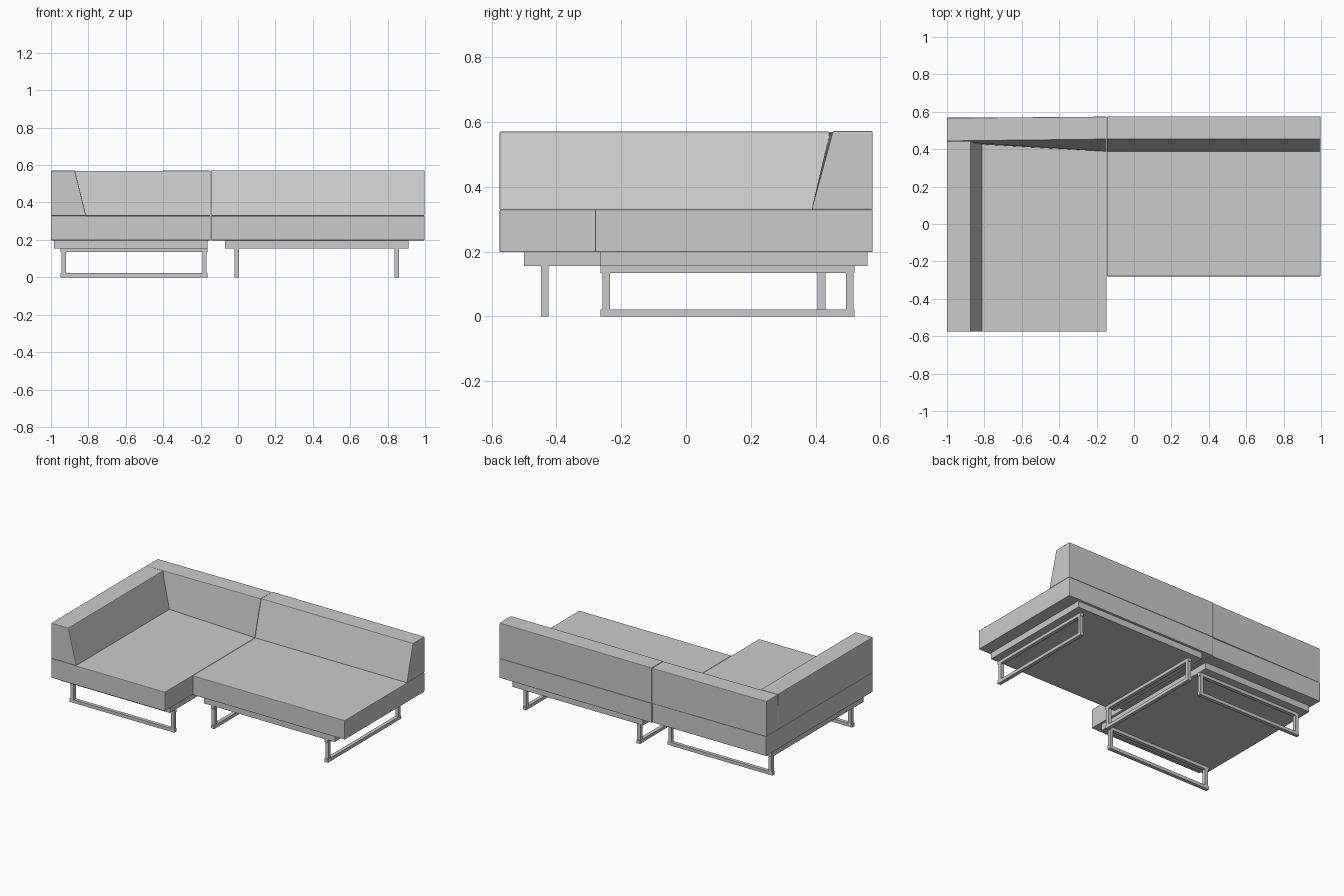
import bpy, bmesh

if "Cube" in bpy.data.objects:
    bpy.data.objects.remove(bpy.data.objects["Cube"])


def finish(name, bm, bevel=0.0):
    bmesh.ops.recalc_face_normals(bm, faces=bm.faces[:])
    mesh = bpy.data.meshes.new(name)
    bm.to_mesh(mesh)
    bm.free()
    ob = bpy.data.objects.new(name, mesh)
    bpy.context.scene.collection.objects.link(ob)
    if bevel:
        mod = ob.modifiers.new("soft_edges", 'BEVEL')
        mod.width = bevel
        mod.segments = 2
    return ob


def loft(name, start, end, bevel=0.0):
    """Solid between two matching end outlines."""
    bm = bmesh.new()
    a = [bm.verts.new(p) for p in start]
    b = [bm.verts.new(p) for p in end]
    n = len(a)
    bm.faces.new(a)
    bm.faces.new(b[::-1])
    for i in range(n):
        j = (i + 1) % n
        bm.faces.new((a[i], b[i], b[j], a[j]))
    return finish(name, bm, bevel)


def box(name, x, y, z, bevel=0.0):
    def ring(h):
        return [(x[0], y[0], h), (x[1], y[0], h), (x[1], y[1], h), (x[0], y[1], h)]
    return loft(name, ring(z[0]), ring(z[1]), bevel)


SEAT, BASE, TOP = 0.198, 0.155, 0.57
CUSHION = 0.329
SOFT = 0.004

# Seat cushions
box("chaise_seat", (-1.0, -0.146), (-0.575, 0.569), (SEAT, CUSHION), SOFT)
box("main_seat", (-0.145, 0.997), (-0.28, 0.576), (SEAT, CUSHION), SOFT)


# Sloped backrests
def back_outline(x, bottom, top, rear, height):
    return [(x, bottom, CUSHION), (x, rear, CUSHION), (x, rear, height), (x, top, height)]


loft("main_backrest", back_outline(-0.145, 0.387, 0.453, 0.576, TOP + 0.002),
     back_outline(0.997, 0.387, 0.453, 0.576, TOP + 0.002), SOFT)
loft("corner_backrest", back_outline(-1.0, 0.435, 0.443, 0.567, TOP - 0.001),
     back_outline(-0.146, 0.387, 0.453, 0.574, TOP), SOFT)


# Sloped armrest along the chaise
def arm_outline(y):
    return [(-1.0, y, CUSHION), (-0.812, y, CUSHION), (-0.872, y, TOP), (-1.0, y, TOP)]


loft("chaise_armrest", arm_outline(-0.575), arm_outline(0.443), SOFT)

# Support panels under the seats
box("chaise_base", (-0.983, -0.162), (-0.50, 0.485), (BASE, SEAT))
box("main_base", (-0.07, 0.912), (-0.265, 0.56), (BASE, SEAT))


# Sled legs: top rail, bottom rail and two posts
def sled(name, lo, hi, across, along_x):
    side = (across - 0.012, across + 0.012)
    parts = [("bottom_rail", (lo, hi), (0.0, 0.022)),
             ("top_rail", (lo, hi), (0.134, BASE)),
             ("post_a", (lo + 0.007, lo + 0.03), (0.022, 0.134)),
             ("post_b", (hi - 0.027, hi - 0.004), (0.022, 0.134))]
    for part, span, z in parts:
        x, y = (span, side) if along_x else (side, span)
        box(name + "_" + part, x, y, z)


sled("chaise_front_leg", -0.95, -0.164, -0.436, True)
sled("chaise_rear_leg", -0.95, -0.164, 0.418, True)
sled("main_left_leg", -0.264, 0.52, -0.006, False)
sled("main_right_leg", -0.264, 0.52, 0.848, False)
